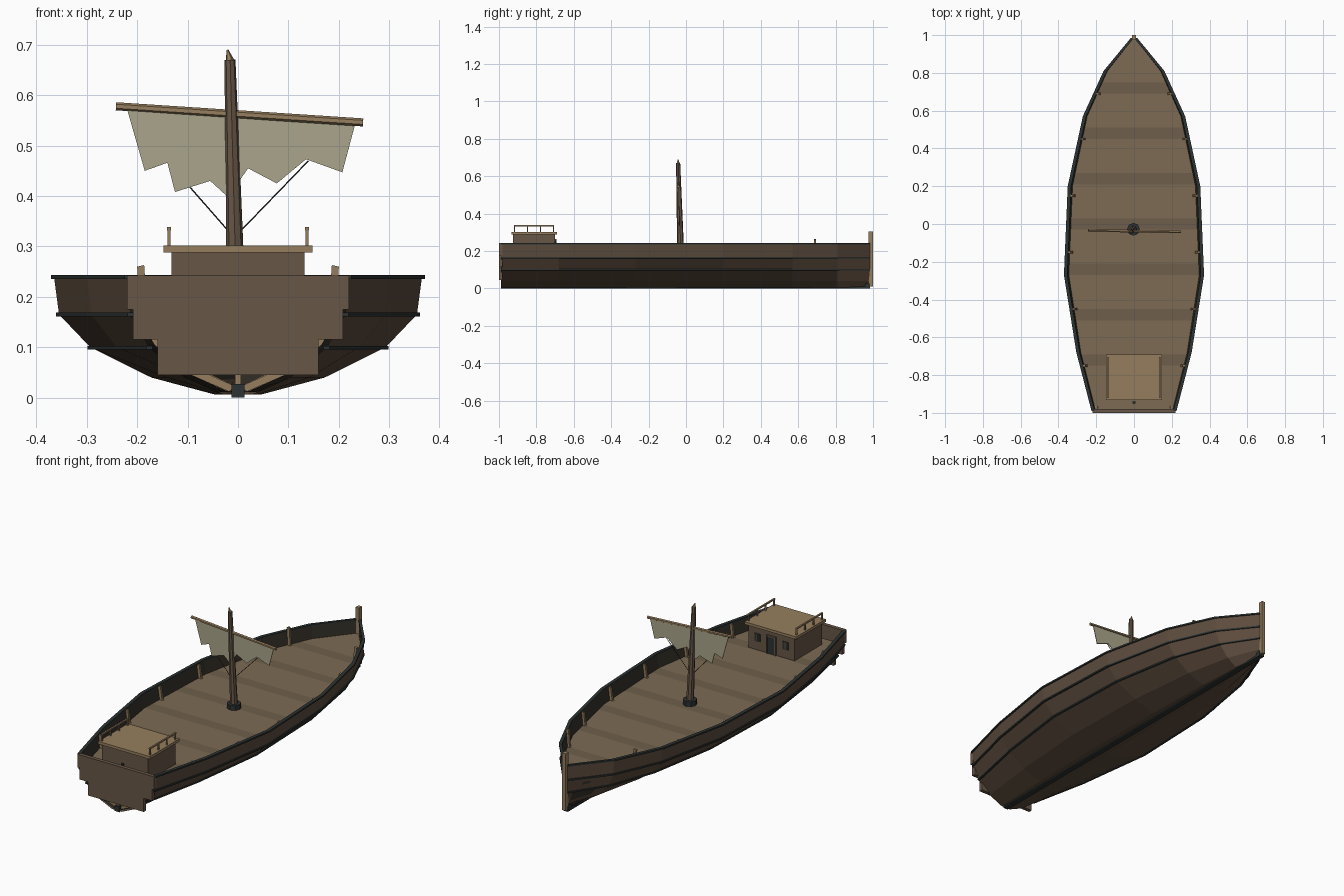
import bpy, bmesh
from mathutils import Vector

if "Cube" in bpy.data.objects:
    bpy.data.objects.remove(bpy.data.objects["Cube"])


def mat(name, r, g, b):
    m = bpy.data.materials.new(name)
    m.diffuse_color = [(c / 255) ** 2.2 for c in (r, g, b)] + [1]
    m.use_nodes = True
    m.node_tree.nodes["Principled BSDF"].inputs["Base Color"].default_value = m.diffuse_color
    return m


HULL = mat("hull_wood", 92, 76, 63)
DARK = mat("dark_trim", 48, 54, 53)
LINE = mat("lining", 58, 54, 46)
DECK = mat("deck_wood", 124, 106, 85)
DECK2 = mat("deck_wood_dark", 110, 95, 77)
CABIN = mat("cabin_wood", 103, 87, 72)
TAN = mat("tan_wood", 148, 125, 94)
SAIL = mat("canvas", 168, 163, 138)


def mesh_obj(name, verts, faces, mats, fix=True):
    me = bpy.data.meshes.new(name)
    me.from_pydata([tuple(v) for v in verts], [], faces)
    if fix:
        bm = bmesh.new()
        bm.from_mesh(me)
        bmesh.ops.recalc_face_normals(bm, faces=bm.faces)
        bm.to_mesh(me)
        bm.free()
    o = bpy.data.objects.new(name, me)
    bpy.context.collection.objects.link(o)
    for m in mats:
        me.materials.append(m)
    return o


def loft(name, rows, m, ring=False, flip=False):
    """Skin equal-length rows of points; ring closes each row and caps the ends."""
    n = len(rows[0])
    faces = []
    for i in range(len(rows) - 1):
        for j in range(n if ring else n - 1):
            k = (j + 1) % n
            f = [i * n + j, i * n + k, (i + 1) * n + k, (i + 1) * n + j]
            faces.append(f[::-1] if flip else f)
    if ring:
        faces += [list(range(n)), list(range((len(rows) - 1) * n, len(rows) * n))]
    return mesh_obj(name, [p for r in rows for p in r], faces, [m], ring)


def box(name, x0, x1, y0, y1, z0, z1, m):
    rows = [[(x0, y, z0), (x1, y, z0), (x1, y, z1), (x0, y, z1)] for y in (y0, y1)]
    return loft(name, rows, m, True)


def rod(name, p, q, r1, r2, m, sides=8):
    p, q = Vector(p), Vector(q)
    d = q - p
    bpy.ops.mesh.primitive_cone_add(vertices=sides, radius1=r1, radius2=r2, depth=d.length,
                                    location=(p + q) / 2,
                                    rotation=d.to_track_quat('Z', 'Y').to_euler())
    o = bpy.context.object
    o.name = name
    o.data.materials.append(m)
    return o


# Hull plan (y, width scale) and midship half section (x, z)
PLAN = [(-.99, .6), (-.68, .82), (-.27, 1), (.2, .945), (.57, .726), (.81, .425), (.985, .03)]
SECT = [(.365, .24), (.355, .165), (.293, .1), (.172, .04), (.045, .006)]


def scale(y):
    for (a, s), (b, t) in zip(PLAN, PLAN[1:]):
        if y <= b:
            return s + (t - s) * (y - a) / (b - a)
    return PLAN[-1][1]


def section(y, s, inset):
    half = [(max(x * s - inset, .001), z + inset * (z < .2) * .5) for x, z in SECT]
    return [(-x, y, z) for x, z in half] + [(x, y, z) for x, z in half[::-1]]


loft("hull_outer", [section(y, s, 0) for y, s in PLAN], HULL, flip=True)
loft("hull_lining", [section(y, s, .01) for y, s in PLAN], LINE)

# Cap rail and two rubbing strakes per side
for name, hx, z0, z1, t in (("cap_rail", .365, .235, .243, .018),
                            ("upper_strake", .355, .161, .169, .012),
                            ("lower_strake", .293, .096, .103, .012)):
    for sd in (-1, 1):
        rows = []
        for y, s in PLAN:
            xo = hx * s + .006
            xi = max(xo - t, 0)
            rows.append([(sd * xi, y, z0), (sd * xo, y, z0), (sd * xo, y, z1), (sd * xi, y, z1)])
        loft(name, rows, DARK, True)

# Keel, stem post and stepped transom
box("keel", -.013, .013, -.99, .985, 0, .027, DARK)
box("stem_post", -.01, .01, .975, 1, .01, .305, TAN)
for w, z0, z1 in ((.22, .175, .242), (.208, .115, .175), (.16, .045, .115)):
    box("transom_board", -w, w, -1, -.98, z0, z1, CABIN)
box("keelson", -.006, .006, -.98, .9, .027, .045, TAN)

# Deck: alternating broad and dark planks
ZD = .17
ys = {-.985, .98} | {y for y, _ in PLAN[1:-1]}
bands = [-.75 + .24 * i for i in range(7)]
for b in bands:
    ys |= {round(b, 3), round(b + .06, 3)}
ys = sorted(ys)
deck = loft("deck", [[(-max(.356 * scale(y) - .006, .002), y, ZD),
                      (max(.356 * scale(y) - .006, .002), y, ZD)] for y in ys], DECK)
deck.data.materials.append(DECK2)
for p in deck.data.polygons:
    if any(b < p.center.y < b + .06 for b in bands):
        p.material_index = 1
sol = deck.modifiers.new("thickness", 'SOLIDIFY')
sol.thickness = .01
sol.offset = -1

# Frames (ribs) following the hull inside
for y in (-.97, -.75, -.45, -.15, .15, .45, .69):
    s = scale(y)
    top = .26 if y > .6 else .236
    for sd in (-1, 1):
        rows = []
        for i, (x, z) in enumerate(SECT):
            xo = max(x * s - .01, .012)
            xi = max(xo - .014, .002)
            z = top if i == 0 else z + .006
            zi = z + (.01 if i > 1 else .003)
            rows.append([(sd * xo, y - .006, z), (sd * xo, y + .006, z),
                         (sd * xi, y + .006, zi), (sd * xi, y - .006, zi)])
        if y > -.9:
            loft("rib", rows, TAN, True)
        else:
            loft("stern_rib", rows[1:], TAN, True)

# Cabin with roof, door, windows and roof rails
box("cabin", -.132, .132, -.925, -.7, ZD, .29, CABIN)
box("cabin_roof", -.148, .148, -.932, -.69, .288, .302, TAN)
box("door", -.02, .02, -.702, -.697, ZD, .258, DARK)
for sd in (-1, 1):
    box("door_frame", sd * .024 - .004, sd * .024 + .004, -.702, -.693, ZD, .262, CABIN)
    box("window", sd * .08 - .016, sd * .08 + .016, -.702, -.697, .215, .255, DARK)
    box("window_bar", sd * .08 - .003, sd * .08 + .003, -.702, -.694, .215, .255, CABIN)
    x = sd * .137
    box("roof_rail", x - .004, x + .004, -.92, -.705, .332, .339, TAN)
    for y in (-.916, -.847, -.778, -.709):
        box("rail_post", x - .003, x + .003, y - .003, y + .003, .3, .334, TAN)
box("door_lintel", -.028, .028, -.702, -.693, .258, .265, CABIN)
rod("tiller_stock", (0, -.945, ZD), (0, -.945, .23), .008, .008, DARK, 6)

# Leaning mast with collar and broken tip
rod("mast_collar", (-.003, -.028, ZD), (-.003, -.028, ZD + .025), .034, .034, DARK)
rod("mast", (-.003, -.028, ZD), (-.016, -.042, .67), .019, .011, CABIN)
rod("mast_splinter", (-.016, -.042, .668), (-.021, -.043, .69), .009, .002, TAN, 5)

# Yard, torn sail and ropes
rod("yard", (-.242, -.034, .578), (.248, -.042, .546), .008, .008, TAN, 6)
torn = [(-.22, .572), (-.185, .45), (-.14, .466), (-.125, .408), (-.055, .43), (-.02, .398),
        (.02, .455), (.077, .425), (.135, .473), (.207, .447), (.233, .545)]
sail = mesh_obj("torn_sail", [(x, -.037 - .01 * x, z) for x, z in torn],
                [list(range(len(torn)))], [SAIL])
sol = sail.modifiers.new("thickness", 'SOLIDIFY')
sol.thickness = .003
sol.offset = 0
rod("rope_left", (-.095, -.037, .417), (-.01, -.034, .32), .0015, .0015, DARK, 5)
rod("rope_right", (.14, -.039, .47), (-.005, -.034, .32), .0015, .0015, DARK, 5)
